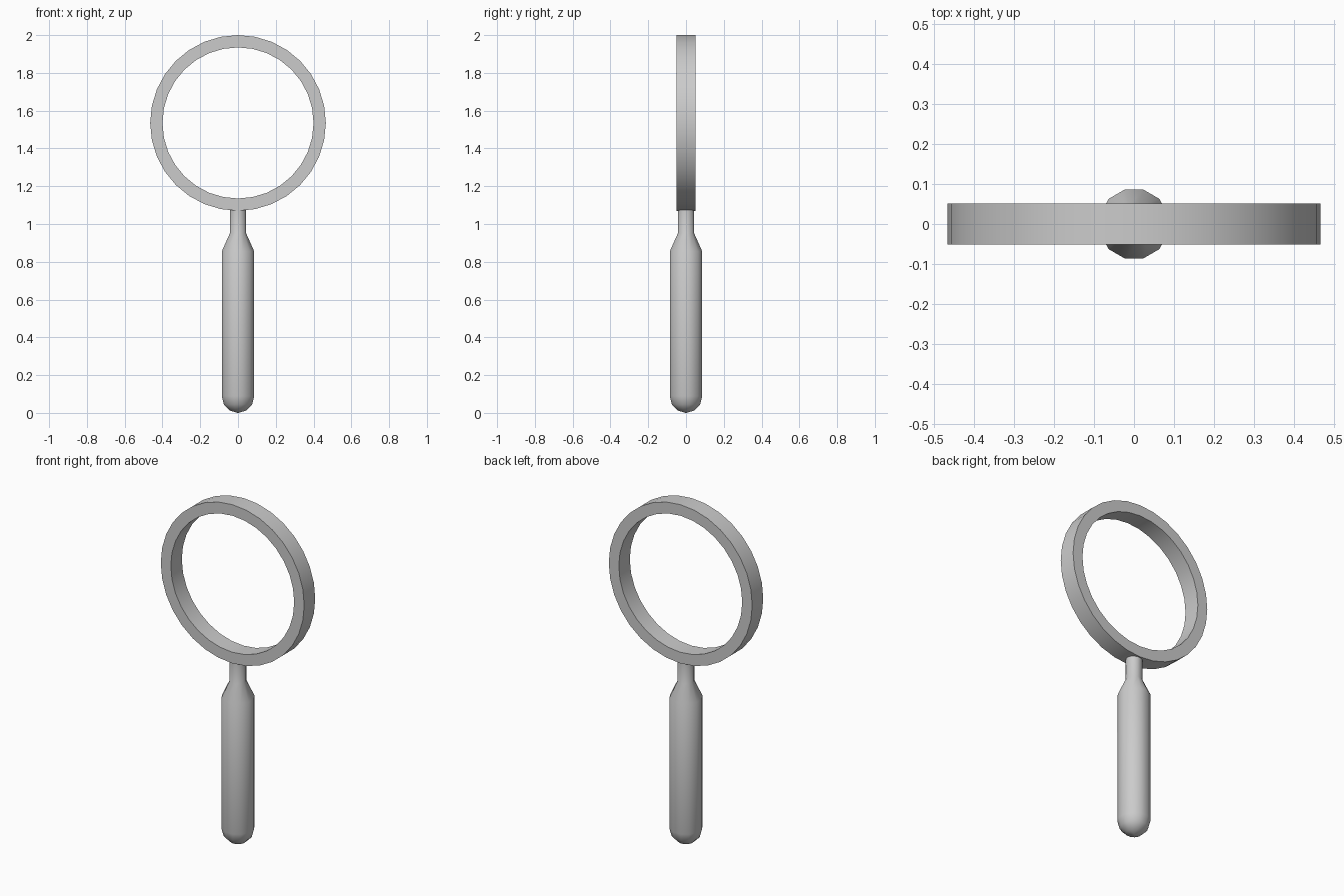
import bpy, math

cube = bpy.data.objects.get("Cube")
if cube:
    bpy.data.objects.remove(cube, do_unlink=True)

grey = bpy.data.materials.new("plain_grey")
grey.use_nodes = True
colour = (0.6, 0.6, 0.6, 1)
grey.diffuse_color = colour
grey.node_tree.nodes["Principled BSDF"].inputs["Base Color"].default_value = colour


def lathe(name, profile, sides, closed, turn=0.0):
    """Spin (radius, height) points about z; closed joins the profile's ends."""
    verts = [(r * math.cos(a), r * math.sin(a), h)
             for r, h in profile
             for a in (turn + math.tau * i / sides for i in range(sides))]
    n = len(profile)
    faces = []
    for j in range(n if closed else n - 1):
        k = (j + 1) % n
        for i in range(sides):
            m = (i + 1) % sides
            faces.append((j * sides + i, j * sides + m, k * sides + m, k * sides + i))
    if not closed:
        faces.append(tuple(reversed(range(sides))))
        faces.append(tuple(range((n - 1) * sides, n * sides)))
    mesh = bpy.data.meshes.new(name)
    mesh.from_pydata(verts, [], faces)
    mesh.materials.append(grey)
    obj = bpy.data.objects.new(name, mesh)
    bpy.context.collection.objects.link(obj)
    bpy.ops.object.select_all(action="DESELECT")
    obj.select_set(True)
    bpy.context.view_layer.objects.active = obj
    bpy.ops.object.shade_smooth_by_angle(angle=math.radians(32))
    return obj


# Open hoop standing upright
hoop = lathe("lens_rim", [(0.465, -0.051), (0.465, 0.051), (0.4, 0.051), (0.4, -0.051)], 32, True)
hoop.rotation_euler.x = math.pi / 2
hoop.location.z = 1.535

# Rounded grip tapering into the neck
R = 0.089
dome = [(R * math.cos(a), 0.089 - R * math.sin(a))
        for a in (math.radians(d) for d in (89, 60, 30))]
lathe("handle", dome + [(R, 0.089), (R, 0.855), (0.045, 0.95), (0.045, 1.085)],
      12, False, math.pi / 12)
